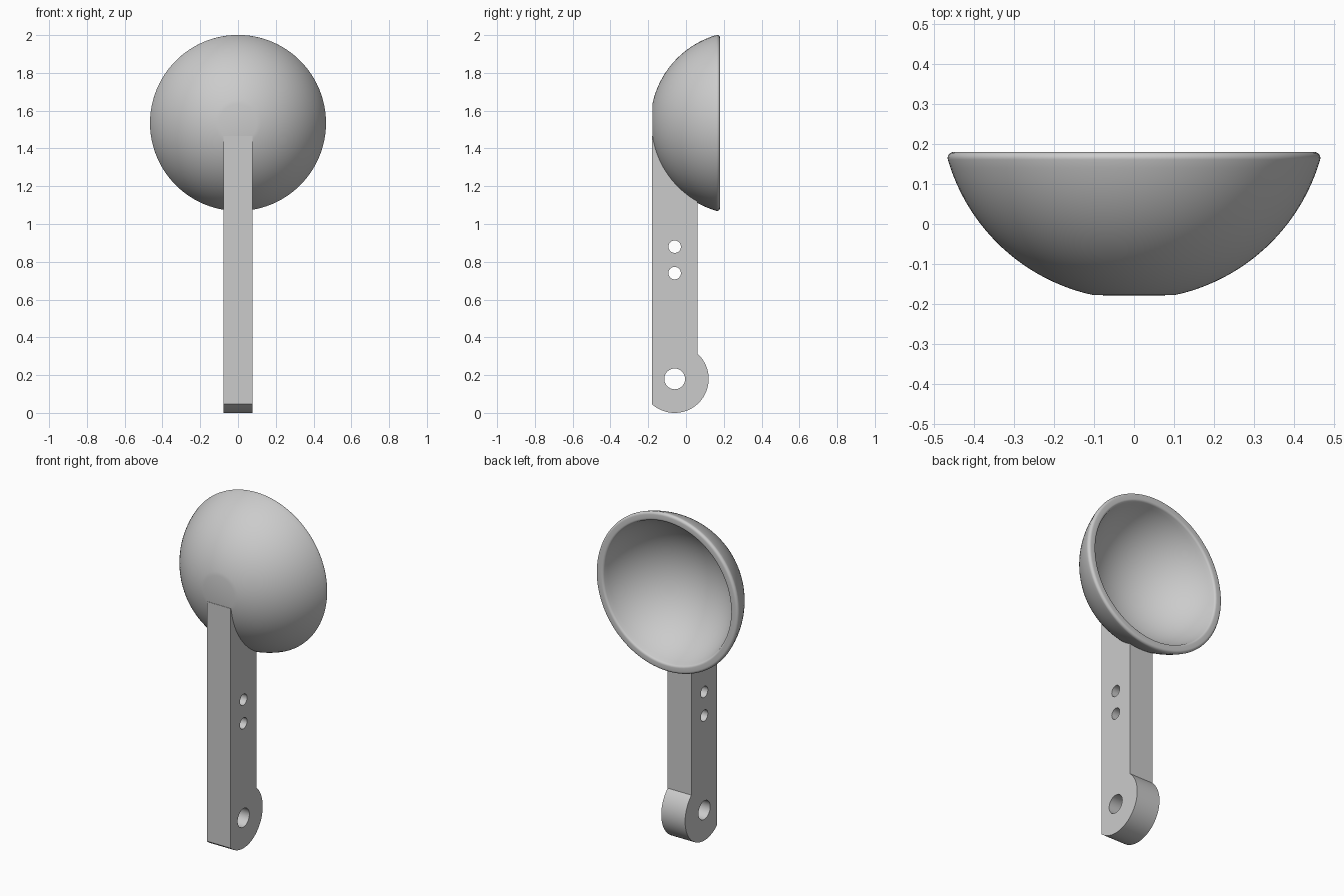
import bpy, bmesh
from math import sin, cos, pi, sqrt, asin, atan2, acos
from mathutils import Matrix, Vector

cube = bpy.data.objects.get("Cube")
if cube:
    bpy.data.objects.remove(cube)

grey = bpy.data.materials.new("plain grey")
grey.use_nodes = True
grey.diffuse_color = (0.6, 0.6, 0.6, 1)
grey.node_tree.nodes["Principled BSDF"].inputs["Base Color"].default_value = (0.6, 0.6, 0.6, 1)


def arc(cx, cy, r, a0, a1, n):
    """Points on an arc from angle a0 to a1."""
    return [(cx + r * cos(a0 + (a1 - a0) * i / n),
             cy + r * sin(a0 + (a1 - a0) * i / n)) for i in range(n + 1)]


def finish(obj):
    obj.data.materials.clear()
    obj.data.materials.append(grey)
    bpy.ops.object.select_all(action='DESELECT')
    obj.select_set(True)
    bpy.context.view_layer.objects.active = obj
    bpy.ops.object.shade_smooth_by_angle(angle=pi / 6)


# Shared sphere measurements of the bowl (its axis runs along y)
CY, CZ = 0.296, 1.535
R_OUT, R_IN, FILLET = 0.4845, 0.435, 0.015
BACK, RIM = -0.178, 0.18
fy = RIM - FILLET

# Bowl: flat base, outer sphere, rounded rim, inner sphere
r1 = sqrt((R_OUT - FILLET) ** 2 - (CY - fy) ** 2)
r2 = sqrt((R_IN + FILLET) ** 2 - (CY - fy) ** 2)
a1 = atan2(fy - CY, r1)
a2 = atan2(fy - CY, r2)
base = -asin((CY - BACK) / R_OUT)
profile = [(0, BACK)]
profile += arc(0, CY, R_OUT, base, a1, 24)
profile += arc(r1, fy, FILLET, a1, pi / 2, 6)[1:]
profile += arc(r2, fy, FILLET, pi / 2, pi + a2, 6)
profile += arc(0, CY, R_IN, a2, -pi / 2, 24)[1:]

bm = bmesh.new()
verts = [bm.verts.new((r, y, CZ)) for r, y in profile]
edges = [bm.edges.new(pair) for pair in zip(verts, verts[1:])]
bmesh.ops.spin(bm, geom=verts + edges, cent=(0, 0, CZ), axis=(0, 1, 0),
               angle=2 * pi, steps=96, use_merge=True)
bmesh.ops.remove_doubles(bm, verts=bm.verts, dist=1e-5)
bmesh.ops.recalc_face_normals(bm, faces=bm.faces)
mesh = bpy.data.meshes.new("bowl")
bm.to_mesh(mesh)
bm.free()
bowl = bpy.data.objects.new("bowl", mesh)
bpy.context.collection.objects.link(bowl)
finish(bowl)

# Handle: side profile with round hinge end, pin holes and a top hidden in the bowl wall
FRONT, REAR, MID, HINGE = -0.18, 0.06, -0.06, 0.18
half = acos((REAR - MID) / HINGE)
R_TOP = 0.462
top0 = -pi / 2 - asin((REAR - CY) / R_TOP)
top_start = -acos((REAR - CY) / R_TOP)
outline = arc(MID, HINGE, HINGE, -pi + half, half, 48)
outline += arc(CY, CZ, R_TOP, -acos((REAR - CY) / R_TOP), -pi + 0.15, 16)
outline += [(FRONT, 1.465)]
holes = [arc(MID, z, r, 0, 2 * pi, 32)[:-1]
         for z, r in ((HINGE, 0.055), (0.74, 0.033), (0.88, 0.033))]

curve = bpy.data.curves.new("handle", 'CURVE')
curve.dimensions = '2D'
curve.fill_mode = 'BOTH'
curve.extrude = 0.078
for loop in [outline] + holes:
    spline = curve.splines.new('POLY')
    spline.points.add(len(loop) - 1)
    for point, (y, z) in zip(spline.points, loop):
        point.co = (y, z, 0, 1)
    spline.use_cyclic_u = True
temp = bpy.data.objects.new("handle_profile", curve)
bpy.context.collection.objects.link(temp)
depsgraph = bpy.context.evaluated_depsgraph_get()
mesh = bpy.data.meshes.new_from_object(temp.evaluated_get(depsgraph))
bpy.data.objects.remove(temp)

# Stand the profile upright: its plane becomes y-z, its thickness x
mesh.transform(Matrix(((0, 0, 1, 0), (1, 0, 0, 0), (0, 1, 0, 0), (0, 0, 0, 1))))
bm = bmesh.new()
bm.from_mesh(mesh)
bmesh.ops.remove_doubles(bm, verts=bm.verts, dist=1e-5)
bmesh.ops.recalc_face_normals(bm, faces=bm.faces)
bm.to_mesh(mesh)
bm.free()
handle = bpy.data.objects.new("handle", mesh)
bpy.context.collection.objects.link(handle)
finish(handle)
